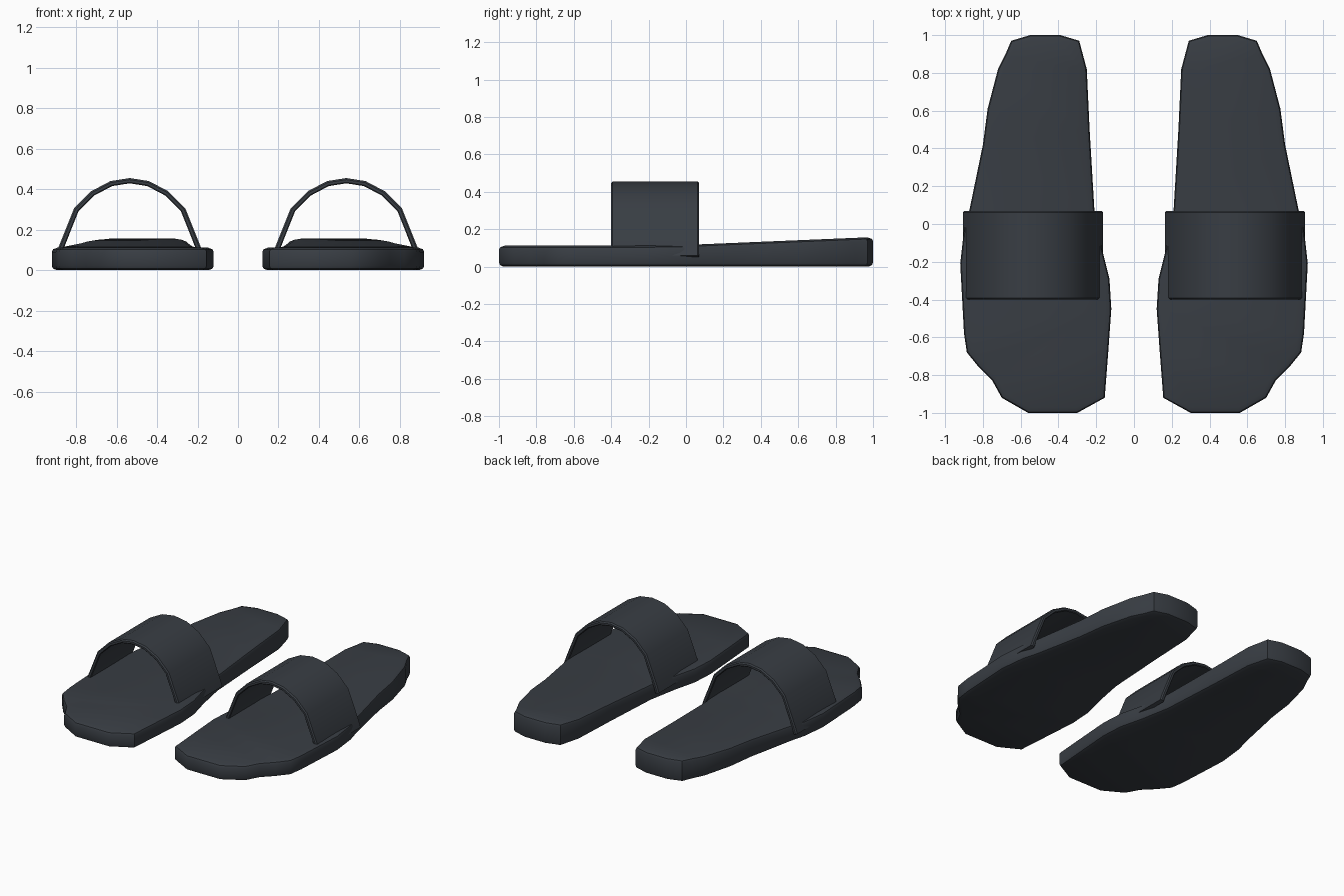
import bpy, bmesh, math

if "Cube" in bpy.data.objects:
    bpy.data.objects.remove(bpy.data.objects["Cube"])

rubber = bpy.data.materials.new("dark slate rubber")
rubber.diffuse_color = (0.040, 0.047, 0.057, 1)
rubber.use_nodes = True
rubber.node_tree.nodes["Principled BSDF"].inputs["Base Color"].default_value = rubber.diffuse_color

# Right sole outline, counter-clockwise from the toe
OUTLINE = [(0.30, -1), (0.56, -1), (0.70, -0.92), (0.75, -0.83), (0.82, -0.76),
           (0.885, -0.68), (0.90, -0.58), (0.92, -0.21), (0.90, -0.03),
           (0.87, 0.08), (0.80, 0.42), (0.775, 0.61), (0.72, 0.82), (0.68, 0.90),
           (0.65, 0.97), (0.55, 1), (0.39, 1), (0.29, 0.97), (0.25, 0.82),
           (0.235, 0.5), (0.21, 0.08), (0.17, -0.13), (0.13, -0.29),
           (0.12, -0.45), (0.135, -0.66), (0.155, -0.92)]

# Left half of the strap's outer arch (x, z), mirrored about its centre
CENTRE = 0.535
HALF = [(0.165, 0.06), (0.182, 0.11), (0.26, 0.305), (0.345, 0.39), (0.44, 0.44)]
ARCH = HALF + [(CENTRE, 0.455)] + [(2 * CENTRE - x, z) for x, z in reversed(HALF)]
STRAP_FRONT, STRAP_BACK, STRAP_THICK = -0.40, 0.07, 0.026


def finish(bm, name, side, angle):
    """Mirror to the chosen side and make a smooth shaded object."""
    for v in bm.verts:
        v.co.x *= side
    bmesh.ops.recalc_face_normals(bm, faces=bm.faces)
    mesh = bpy.data.meshes.new(name)
    bm.to_mesh(mesh)
    bm.free()
    mesh.materials.append(rubber)
    obj = bpy.data.objects.new(name, mesh)
    bpy.context.collection.objects.link(obj)
    bpy.ops.object.select_all(action='DESELECT')
    obj.select_set(True)
    bpy.context.view_layer.objects.active = obj
    bpy.ops.object.shade_smooth_by_angle(angle=math.radians(angle))


def inset_outline(d):
    """Outline shifted inward by d along its corner normals."""
    pts = []
    n = len(OUTLINE)
    for i, (x, y) in enumerate(OUTLINE):
        (ax, ay), (bx, by) = OUTLINE[i - 1], OUTLINE[(i + 1) % n]
        tx, ty = bx - ax, by - ay
        length = math.hypot(tx, ty)
        pts.append((x - ty / length * d, y + tx / length * d))
    return pts


def top_height(y):
    """Flat forefoot that rises gently to the heel."""
    return 0.112 + 0.046 * max(0, (y + 0.1) / 1.1)


def make_sole(name, side):
    bm = bmesh.new()
    # Rings: inset, is top, distance from that surface
    rings = []
    for inset, top, drop in [(0.025, False, 0), (0.006, False, 0.008), (0, False, 0.022),
                             (0, True, 0.022), (0.006, True, 0.009), (0.03, True, 0)]:
        ring = []
        for x, y in inset_outline(inset):
            ring.append(bm.verts.new((x, y, top_height(y) - drop if top else drop)))
        rings.append(ring)
    n = len(OUTLINE)
    for a, b in zip(rings, rings[1:]):
        for i in range(n):
            j = (i + 1) % n
            bm.faces.new((a[i], a[j], b[j], b[i]))
    caps = [bm.faces.new(rings[0][::-1]), bm.faces.new(rings[-1])]
    bmesh.ops.triangulate(bm, faces=caps)
    finish(bm, name, side, 35)


def make_strap(name, side):
    bm = bmesh.new()
    n = len(ARCH)
    rows = []
    for i, (x, z) in enumerate(ARCH):
        (ax, az), (bx, bz) = ARCH[max(i - 1, 0)], ARCH[min(i + 1, n - 1)]
        length = math.hypot(bx - ax, bz - az)
        nx, nz = (bz - az) / length, -(bx - ax) / length
        # Cross-section with softened outer edges
        row = []
        for depth, inset in [(0, 0.008), (0.008, 0), (STRAP_THICK - 0.005, 0), (STRAP_THICK, 0.005)]:
            row.append((x + nx * depth, STRAP_FRONT + inset, z + nz * depth))
        for depth, inset in [(STRAP_THICK, 0.005), (STRAP_THICK - 0.005, 0), (0.008, 0), (0, 0.008)]:
            row.append((x + nx * depth, STRAP_BACK - inset, z + nz * depth))
        rows.append([bm.verts.new(p) for p in row])
    for a, b in zip(rows, rows[1:]):
        for k in range(8):
            m = (k + 1) % 8
            bm.faces.new((a[k], a[m], b[m], b[k]))
    bm.faces.new(rows[0])
    bm.faces.new(rows[-1][::-1])
    finish(bm, name, side, 40)


for label, side in (("right", 1), ("left", -1)):
    make_sole(label + "_sole", side)
    make_strap(label + "_strap", side)
